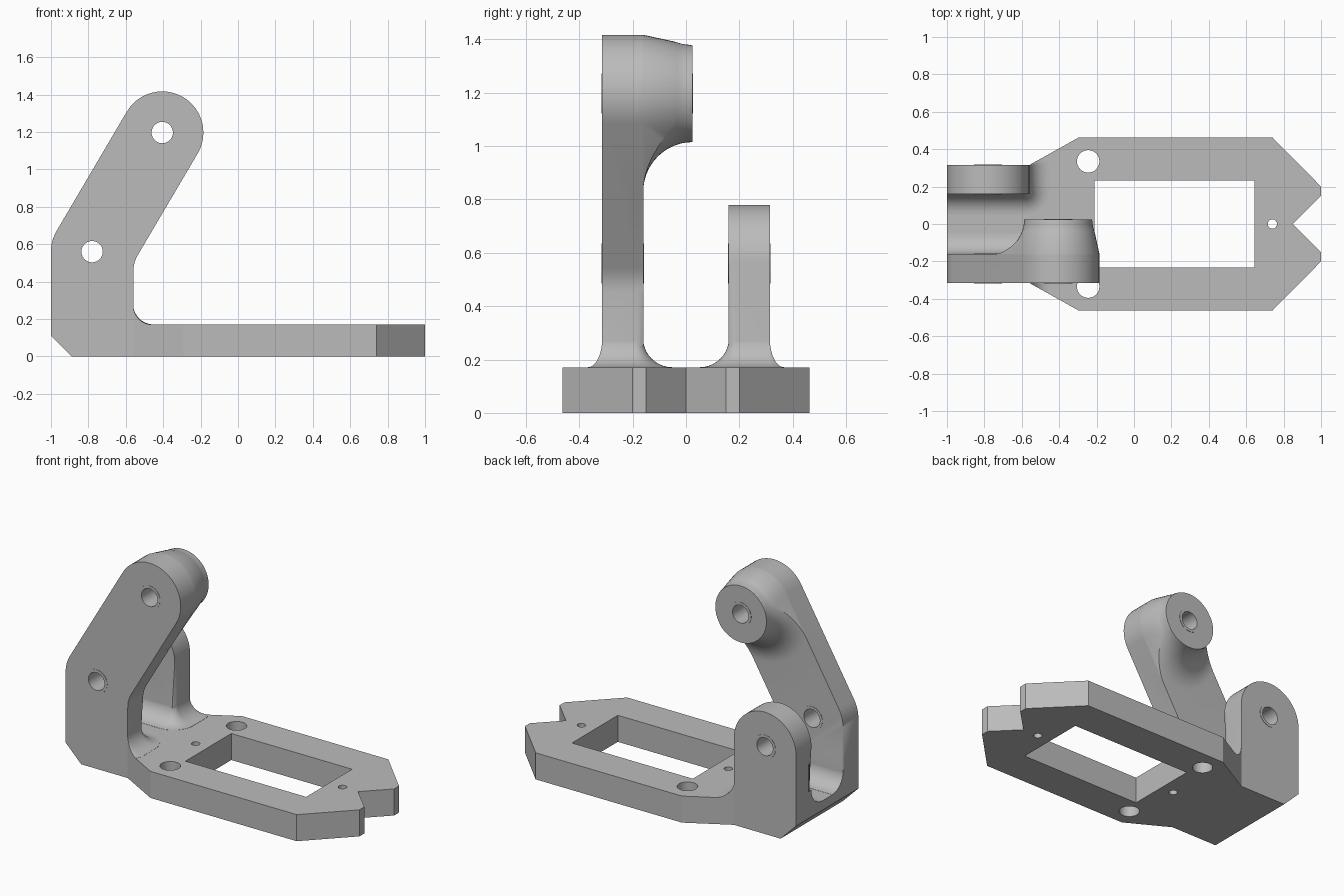
import bpy, bmesh
from math import sin, cos, pi, radians, atan2

if "Cube" in bpy.data.objects:
    bpy.data.objects.remove(bpy.data.objects["Cube"])

grey = bpy.data.materials.new("plain grey")
grey.use_nodes = True
grey.diffuse_color = (0.5, 0.5, 0.5, 1)
grey.node_tree.nodes["Principled BSDF"].inputs["Base Color"].default_value = (0.5, 0.5, 0.5, 1)

LOW, HIGH, R = (-0.78, 0.56), (-0.405, 1.197), 0.22   # pivot centres and arm radius
PLATE, WALL_IN, WALL_OUT, END = 0.17, 0.16, 0.315, -0.56
LEAN = atan2(HIGH[1] - LOW[1], HIGH[0] - LOW[0])


def arc(c, r, a0, a1, n=24):
    return [(c[0] + r * cos(a0 + (a1 - a0) * i / n), c[1] + r * sin(a0 + (a1 - a0) * i / n))
            for i in range(n + 1)]


def circle(c, r, n=48):
    return arc(c, r, 0, 2 * pi, n)[:-1]


def loft(name, rings, round_last=0):
    """Skin a stack of equal rings, optionally rounding the edge of the last cap."""
    bm = bmesh.new()
    loops = [[bm.verts.new(p) for p in ring] for ring in rings]
    for a, b in zip(loops, loops[1:]):
        for i in range(len(a)):
            j = (i + 1) % len(a)
            bm.faces.new((a[i], a[j], b[j], b[i]))
    bm.faces.new(loops[0][::-1])
    cap = bm.faces.new(loops[-1])
    if round_last:
        bmesh.ops.bevel(bm, geom=list(cap.edges), offset=round_last, segments=4,
                        profile=0.5, affect='EDGES', clamp_overlap=False)
    bmesh.ops.recalc_face_normals(bm, faces=bm.faces)
    mesh = bpy.data.meshes.new(name)
    bm.to_mesh(mesh)
    bm.free()
    mesh.materials.append(grey)
    ob = bpy.data.objects.new(name, mesh)
    bpy.context.collection.objects.link(ob)
    return ob


def upright(name, outline, z0, z1):
    return loft(name, [[(x, y, z) for x, y in outline] for z in (z0, z1)])


def along_y(name, profiles, round_last=0):
    return loft(name, [[(x, y, z) for x, z in prof] for y, prof in profiles], round_last)


def combine(target, tool, operation):
    mod = target.modifiers.new(operation.lower(), 'BOOLEAN')
    mod.operation, mod.object, mod.solver = operation, tool, 'EXACT'
    bpy.context.view_layer.objects.active = target
    bpy.ops.object.modifier_apply(modifier=mod.name)
    bpy.data.objects.remove(tool)


# Base plate outline, mirrored about the centre line, with a notched nose
half = [(0.85, 0), (1, 0.15), (1, 0.2), (0.74, 0.463), (-0.295, 0.463), (-0.56, WALL_OUT), (-1, WALL_OUT)]
outline = half + [(x, -y) for x, y in half[:0:-1]]
bracket = upright("bracket", outline, 0, PLATE)

# Arms: a leaning front arm and a short rear arm, rounded on their inner edges
foot = [(-1, 0.05), (END, 0.05)]
bend = [(END + 0.025 * t * t, 0.45 + 0.1 * t - 0.007 * t * t) for t in (0, .2, .4, .6, .8, 1)]
head = arc(HIGH, R, LEAN - pi / 2, LEAN + pi / 2)
front = foot + bend + head + arc(LOW, R, LEAN + pi / 2, pi, 8)
rear = foot + arc(LOW, R, 0, pi, 32)
parts = [along_y("front_arm", [(-WALL_OUT, front), (-WALL_IN, front)], 0.03),
         along_y("rear_arm", [(WALL_OUT, rear), (WALL_IN, rear)], 0.03)]


# Coved skirts that blend the arms into the plate, trimmed to its outline
def skirt_ring(side, d, z):
    inner, outer = WALL_IN - d, WALL_OUT + d
    ri, ro, x = 0.03 + d, 0.003 + d, END + d
    ring = [(-1.2, inner)] + arc((x - ri, inner + ri), ri, -pi / 2, 0, 8)
    ring += arc((x - ro, outer - ro), ro, 0, pi / 2, 8) + [(-1.2, outer)]
    return [(px, side * py, z) for px, py in ring]


COVE = 0.11
for side in (-1, 1):
    rings = [skirt_ring(side, COVE, 0.1)]
    for i in range(11):
        a = pi / 2 * (1 - i / 10)
        rings.append(skirt_ring(side, COVE * (1 - cos(a)) - 0.001, PLATE + 0.001 + COVE * (1 - sin(a))))
    skirt = loft("skirt", rings)
    combine(skirt, upright("trim", outline, 0.05, 0.6), 'INTERSECT')
    parts.append(skirt)


# Tapered boss on the front arm, flaring into the arm below it
def capsule(r):
    return arc(HIGH, r, LEAN - pi / 2, LEAN + pi / 2) + arc(LOW, r, LEAN + pi / 2, LEAN + 3 * pi / 2)


TIP, FLARE = 0.025, 0.185
boss = along_y("boss", [(-0.2, capsule(R)), (-WALL_IN, capsule(R)), (TIP, capsule(0.18))])
flare = [(-0.25, circle(HIGH, 0.367, 64))]
for i in range(15):
    a = pi / 2 * i / 14
    flare.append((TIP - FLARE * cos(a), circle(HIGH, 0.367 - FLARE * sin(a), 64)))
flare.append((0.1, circle(HIGH, 0.182, 64)))
combine(boss, along_y("flare", flare), 'INTERSECT')
parts.append(boss)

# Thin collars around the pivot holes
for c, y0, y1 in ((HIGH, -0.317, 0.027), (LOW, -0.317, -0.158), (LOW, 0.158, 0.317)):
    parts.append(along_y("collar", [(y, circle(c, 0.075)) for y in (y0, y1)]))

for part in parts:
    combine(bracket, part, 'UNION')

# Cut the window, pivot holes, mounting holes and lower rear chamfer
window = [(-0.21, -0.232), (0.645, -0.232), (0.645, 0.232), (-0.21, 0.232)]
cutters = [upright("window_cut", window, -0.1, 0.3)]
for x, y, r in ((-0.245, -0.335, 0.06), (-0.245, 0.335, 0.06), (0.74, 0, 0.025), (-0.3, 0, 0.025)):
    cutters.append(upright("mount_hole_cut", circle((x, y), r, 32), -0.1, 0.3))
for c in (LOW, HIGH):
    cutters.append(along_y("pivot_cut", [(y, circle(c, 0.057)) for y in (-0.6, 0.6)]))
wedge = [(-1.3, 0.41), (-0.69, -0.2), (-1.3, -0.2)]
cutters.append(along_y("chamfer_cut", [(y, wedge) for y in (-0.6, 0.6)]))
for cutter in cutters:
    combine(bracket, cutter, 'DIFFERENCE')

# Smooth the curved surfaces and keep the edges crisp
bpy.ops.object.select_all(action='DESELECT')
bracket.select_set(True)
bpy.context.view_layer.objects.active = bracket
bpy.ops.object.shade_smooth_by_angle(angle=radians(25))
